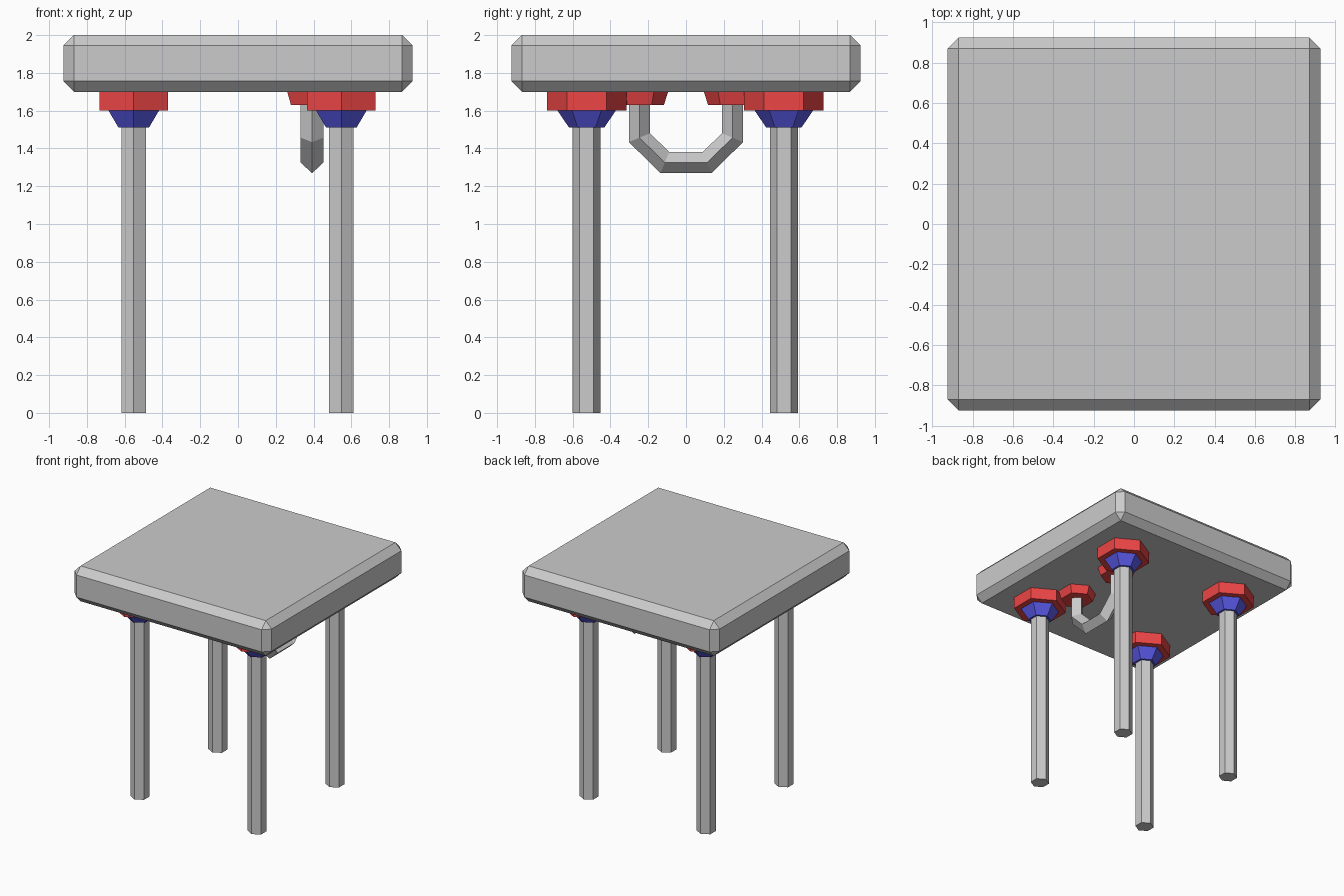
import bpy
from math import sin, cos, pi
from mathutils import Vector

if "Cube" in bpy.data.objects:
    bpy.data.objects.remove(bpy.data.objects["Cube"])


def material(name, rgb):
    m = bpy.data.materials.new(name)
    m.diffuse_color = (*rgb, 1)
    m.use_nodes = True
    m.node_tree.nodes["Principled BSDF"].inputs["Base Color"].default_value = m.diffuse_color
    return m


red = material("red", (0.85, 0.06, 0.06))
blue = material("blue", (0.1, 0.1, 0.8))


def loft(name, rings, mat=None):
    """Closed solid through a list of equal-sized rings."""
    n = len(rings[0])
    verts = [v for ring in rings for v in ring]
    faces = [tuple(range(n - 1, -1, -1)),
             tuple(range((len(rings) - 1) * n, len(rings) * n))]
    for k in range(len(rings) - 1):
        for i in range(n):
            j = (i + 1) % n
            faces.append((k * n + i, k * n + j, (k + 1) * n + j, (k + 1) * n + i))
    me = bpy.data.meshes.new(name)
    me.from_pydata(verts, [], faces)
    ob = bpy.data.objects.new(name, me)
    bpy.context.collection.objects.link(ob)
    if mat:
        me.materials.append(mat)
    return ob


def hexagon(x, y, z, r):
    return [(x - r * sin(i * pi / 3), y + r * cos(i * pi / 3), z) for i in range(6)]


def hex_prism(name, x, y, z0, r0, z1, r1, mat=None):
    return loft(name, [hexagon(x, y, z0, r0), hexagon(x, y, z1, r1)], mat)


# Table top with chamfered edges
bpy.ops.mesh.primitive_cube_add(size=1, location=(0, 0, 1.85))
top = bpy.context.object
top.name = "table_top"
top.scale = (1.85, 1.85, 0.3)
bpy.ops.object.transform_apply(location=False, rotation=False, scale=True)
bevel = top.modifiers.new("chamfer", "BEVEL")
bevel.width = 0.056
bevel.segments = 1

# Four hexagonal legs with blue collars and red mounting plates
for side, x in (("left", -0.552), ("right", 0.547)):
    for end, y in (("front", -0.526), ("back", 0.518)):
        tag = f"{end}_{side}"
        hex_prism(f"{tag}_leg", x, y, 0, 0.074, 1.55, 0.074)
        hex_prism(f"{tag}_collar", x, y, 1.51, 0.093, 1.60, 0.154, blue)
        hex_prism(f"{tag}_plate", x, y, 1.60, 0.21, 1.702, 0.21, red)

# U-shaped handle: diamond section swept along a mitred path
HX, HY, R = 0.392, 0.246, 0.056
path = [Vector((HX, y, z)) for y, z in
        ((-HY, 1.67), (-HY, 1.457), (-0.112, 1.325),
         (0.112, 1.325), (HY, 1.457), (HY, 1.67))]
rings = []
for i, p in enumerate(path):
    a = (p - path[max(i - 1, 0)]).normalized()
    b = (path[min(i + 1, len(path) - 1)] - p).normalized()
    t = (a + b).normalized()
    miter = R / max(a.dot(t), b.dot(t))
    side = Vector((0, -t.z, t.y)) * miter
    across = Vector((0.06, 0, 0))
    rings.append([p + across, p + side, p - across, p - side])
loft("handle", rings)

# Tapered red caps joining the handle to the top
for end, y in (("front", -HY), ("back", HY)):
    hex_prism(f"{end}_handle_cap", HX, y, 1.63, 0.129, 1.702, 0.152, red)
